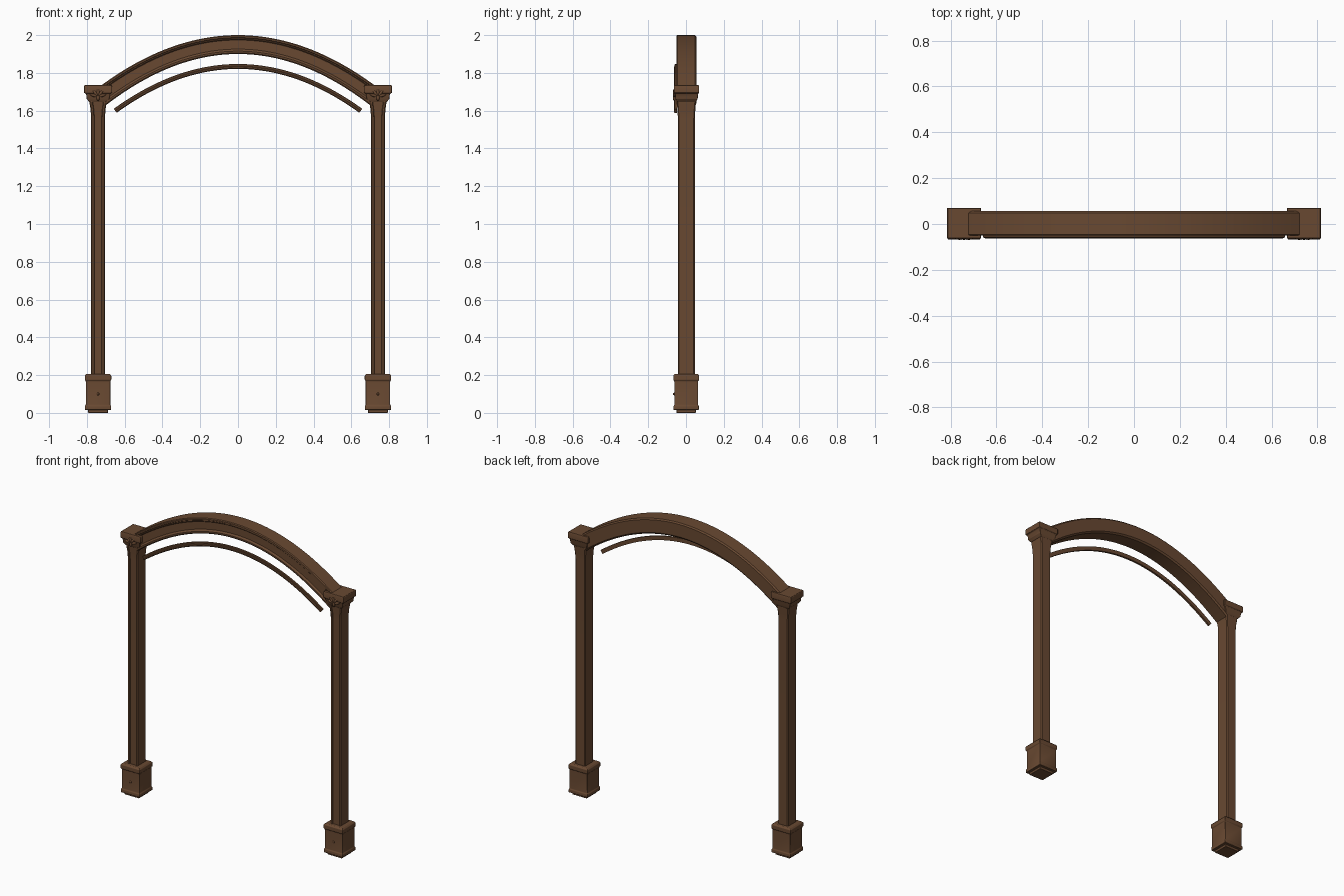
import bpy, bmesh, math
from mathutils import Vector, Matrix

if "Cube" in bpy.data.objects:
    bpy.data.objects.remove(bpy.data.objects["Cube"])

wood = bpy.data.materials.new("brown wood")
wood.diffuse_color = (0.14, 0.066, 0.031, 1)
wood.use_nodes = True
wood.node_tree.nodes["Principled BSDF"].inputs["Base Color"].default_value = wood.diffuse_color


def finish(bm, name, bevel=0.0, smooth=False):
    bmesh.ops.recalc_face_normals(bm, faces=bm.faces)
    me = bpy.data.meshes.new(name)
    bm.to_mesh(me)
    bm.free()
    ob = bpy.data.objects.new(name, me)
    bpy.context.collection.objects.link(ob)
    me.materials.append(wood)
    if bevel:
        m = ob.modifiers.new("soft edges", 'BEVEL')
        m.width, m.segments, m.limit_method = bevel, 2, 'ANGLE'
    if smooth:
        bpy.ops.object.select_all(action='DESELECT')
        ob.select_set(True)
        bpy.context.view_layer.objects.active = ob
        bpy.ops.object.shade_smooth_by_angle(angle=math.radians(35))
    return ob


def loft(rings, name, bevel=0.0, smooth=False):
    """Skin a closed solid over a list of equal-length point rings."""
    bm = bmesh.new()
    rows = [[bm.verts.new(p) for p in r] for r in rings]
    n = len(rows[0])
    for a, b in zip(rows, rows[1:]):
        for i in range(n):
            j = (i + 1) % n
            bm.faces.new((a[i], a[j], b[j], b[i]))
    bm.faces.new(rows[0])
    bm.faces.new(rows[-1])
    return finish(bm, name, bevel, smooth)


def stack(cx, levels, name, bevel):
    """Rectangular stack: levels of (z, half width, y front, y back)."""
    rings = [[(cx - h, f, z), (cx + h, f, z), (cx + h, b, z), (cx - h, b, z)]
             for z, h, f, b in levels]
    return loft(rings, name, bevel, True)


def petal(bm, centre, size, angle):
    m = (Matrix.Translation(centre) @ Matrix.Rotation(angle, 4, 'Y')
         @ Matrix.Diagonal((*size, 1)))
    bmesh.ops.create_uvsphere(bm, u_segments=12, v_segments=8, radius=1, matrix=m)


for side, s in (("left", -1), ("right", 1)):
    cx = 0.741 * s

    # post shaft with a shallow front panel, flaring below the capital
    rings = []
    for z, w, d in ((0.19, 0, 0), (1.56, 0, 0), (1.60, .002, .002),
                    (1.635, .007, .005), (1.67, .009, .007)):
        h, f, b, c = 0.037 + w, -0.043 - d, 0.047 + d, 0.006
        prof = [(-h, f + c), (-h + c, f), (-h + .015, f), (-h + .018, f + .005),
                (h - .018, f + .005), (h - .015, f), (h - c, f), (h, f + c),
                (h, b - c), (h - c, b), (-h + c, b), (-h, b - c)]
        rings.append([(cx + x, y, z) for x, y in prof])
    loft(rings, side + "_post", smooth=True)

    # stepped base
    stack(cx, [(0, .052, -.05, .052), (.016, .052, -.05, .052),
               (.016, .069, -.066, .068), (.036, .069, -.066, .068),
               (.042, .065, -.062, .064), (.168, .065, -.062, .064),
               (.174, .070, -.067, .069), (.198, .070, -.067, .069),
               (.207, .062, -.059, .061)], side + "_base", .002)

    # small stud on the front of the base
    bm = bmesh.new()
    petal(bm, (cx, -.063, .1), (.007, .006, .007), 0)
    finish(bm, side + "_base_stud", smooth=True)

    # stepped capital
    stack(cx, [(1.645, .046, -.046, .052), (1.662, .060, -.055, .062),
               (1.682, .062, -.057, .063), (1.692, .067, -.060, .066),
               (1.694, .074, -.064, .070), (1.728, .074, -.064, .070),
               (1.735, .071, -.061, .067)], side + "_capital", .002)

    # carved leaf fan on the front of the capital
    bm = bmesh.new()
    for a in (-75, -38, 0, 38, 75):
        r = math.radians(a)
        petal(bm, (cx + .022 * math.sin(r), -.060, 1.675 + .022 * math.cos(r)),
              (.008, .009, .022), r)
    petal(bm, (cx, -.060, 1.668), (.009, .010, .016), 0)
    finish(bm, side + "_capital_leaf", smooth=True)

# main arch: moulded section of (y, depth below the outer curve)
section = [(-.046, 0), (-.051, .005), (-.051, .013), (-.046, .016), (-.046, .021),
           (-.041, .026), (-.041, .074), (-.046, .080), (-.051, .085), (-.051, .094),
           (-.046, .100), (.048, .100), (.056, .090), (.056, .008), (.048, 0)]
rings = []
for i in range(49):
    u = -1 + i / 24
    ring = []
    for y, d in section:
        x = .728 * u * (1 - .4 * d)
        ring.append((x, y, 2 - .508 * x * x - d * math.hypot(1, 1.016 * x)))
    rings.append(ring)
loft(rings, "main_arch", smooth=True)

# slim inner rail: section of (y, offset along the curve normal)
section = [(-.047, -.013), (-.060, -.013), (-.064, -.008), (-.064, -.001),
           (-.060, .002), (-.060, .010), (-.057, .013), (-.047, .013)]
rings = []
for i in range(49):
    x = .65 * (-1 + i / 24)
    p = Vector((x, 0, 1.834 - .555 * x * x))
    n = Vector((1.11 * x, 0, 1)).normalized()
    rings.append([p + n * o + Vector((0, y, 0)) for y, o in section])
loft(rings, "inner_rail", smooth=True)
